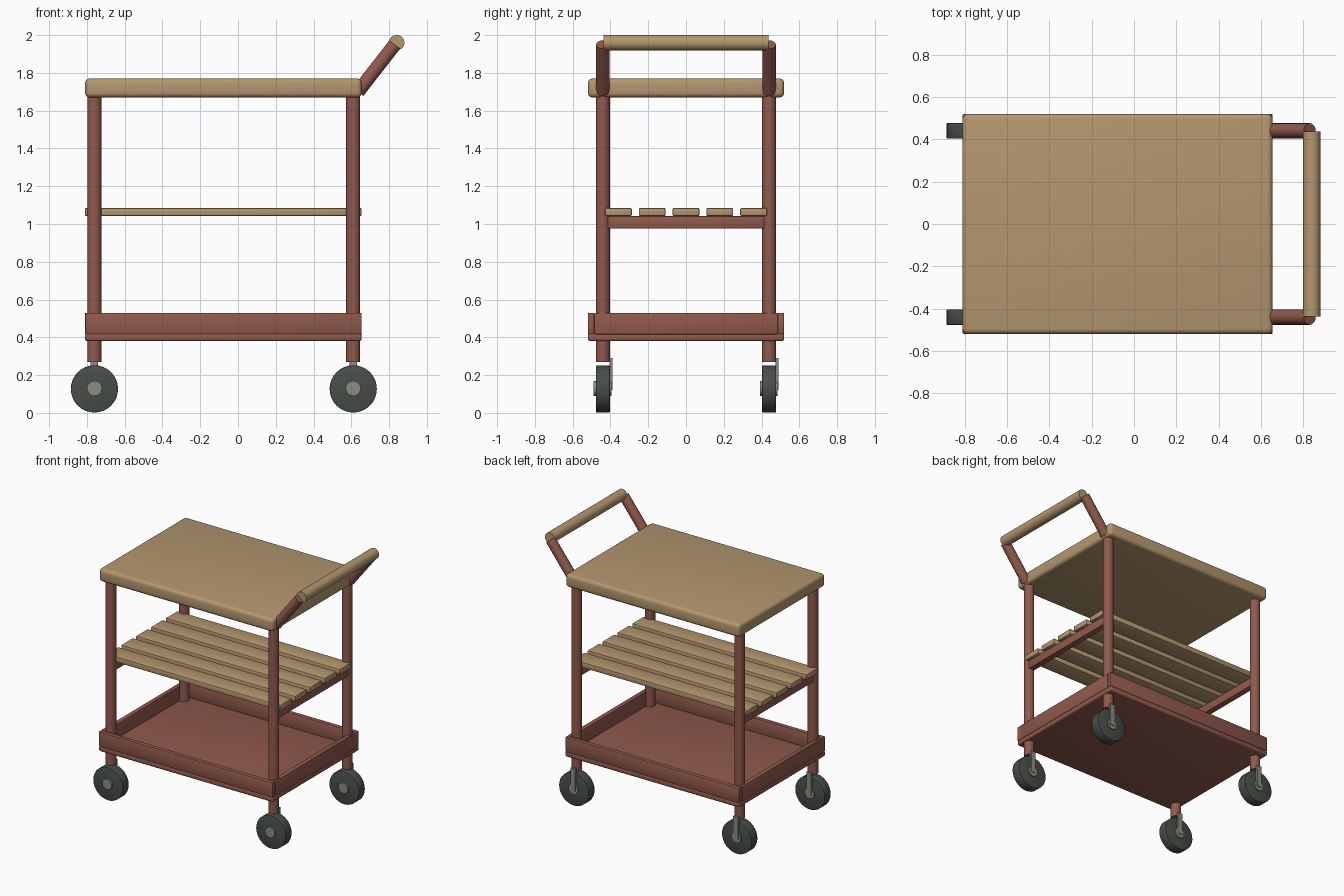
import bpy, bmesh, math
from mathutils import Matrix, Vector

cube = bpy.data.objects.get("Cube")
if cube:
    bpy.data.objects.remove(cube, do_unlink=True)


def material(name, rgb):
    m = bpy.data.materials.new(name)
    m.use_nodes = True
    m.diffuse_color = (*rgb, 1)
    m.node_tree.nodes["Principled BSDF"].inputs["Base Color"].default_value = (*rgb, 1)
    return m


WOOD = material("light wood", (0.456, 0.309, 0.159))
RED = material("red brown paint", (0.283, 0.102, 0.074))
RUBBER = material("dark rubber", (0.065, 0.076, 0.067))
METAL = material("grey metal", (0.262, 0.262, 0.223))


def finish(bm, name, mat, bevel=0, segments=3):
    if bevel:
        edges = [e for e in bm.edges if e.calc_face_angle(0) > math.radians(50)]
        bmesh.ops.bevel(bm, geom=edges, offset=bevel, segments=segments,
                        affect='EDGES', profile=0.5)
    mesh = bpy.data.meshes.new(name)
    bm.to_mesh(mesh)
    bm.free()
    mesh.materials.append(mat)
    mesh.shade_smooth()
    mesh.set_sharp_from_angle(angle=math.radians(35))
    ob = bpy.data.objects.new(name, mesh)
    bpy.context.collection.objects.link(ob)
    return ob


def box(name, lo, hi, mat, bevel=0, segments=3):
    lo, hi = Vector(lo), Vector(hi)
    bm = bmesh.new()
    bmesh.ops.create_cube(bm, size=1, matrix=Matrix.Translation((lo + hi) / 2)
                          @ Matrix.Diagonal((*(hi - lo), 1)))
    return finish(bm, name, mat, bevel, segments)


def rod(name, a, b, r, mat, sides=24, bevel=0):
    a, b = Vector(a), Vector(b)
    turn = (b - a).to_track_quat('Z', 'Y').to_matrix().to_4x4()
    bm = bmesh.new()
    bmesh.ops.create_cone(bm, cap_ends=True, segments=sides, radius1=r, radius2=r,
                          depth=(b - a).length,
                          matrix=Matrix.Translation((a + b) / 2) @ turn)
    return finish(bm, name, mat, bevel, 2)


X0, X1, Y = -0.81, 0.655, 0.52      # outline of table top and tray
LEGS_X, LEG_Y = {"left": 0.61, "right": -0.76}, 0.44

# Table top
box("table_top", (X0, -Y, 1.67), (X1, Y, 1.77), WOOD, 0.025, 4)

# Tray: base, long walls and end walls
box("tray_base", (X0, -Y, 0.38), (X1, Y, 0.42), RED, 0.012)
for side, s in (("front", -1), ("back", 1)):
    y0, y1 = sorted((s * 0.485, s * Y))
    box(f"tray_{side}_wall", (X0, y0, 0.415), (X1, y1, 0.53), RED, 0.008, 2)
box("tray_left_wall", (X1 - 0.035, -0.485, 0.415), (X1, 0.485, 0.53), RED, 0.005, 2)
box("tray_right_wall", (X0, -0.485, 0.415), (X0 + 0.035, 0.485, 0.53), RED, 0.005, 2)

# Slatted shelf
for i in range(5):
    y = (i - 2) * 0.179
    box(f"shelf_slat_{i + 1}", (X0, y - 0.071, 1.042), (X1, y + 0.071, 1.085), WOOD, 0.007, 2)

for end, x in LEGS_X.items():
    box(f"shelf_rail_{end}", (x - 0.025, -LEG_Y, 0.975), (x + 0.025, LEG_Y, 1.042), RED, 0.008, 2)
    # Legs with a caster under each
    for side, y in (("front", -LEG_Y), ("back", LEG_Y)):
        tag = f"{side}_{end}"
        rod(f"leg_{tag}", (x, y, 0.27), (x, y, 1.68), 0.037, RED)
        rod(f"wheel_{tag}", (x, y - 0.037, 0.127), (x, y + 0.037, 0.127), 0.125, RUBBER, 32, 0.004)
        rod(f"wheel_hub_{tag}", (x, y - 0.049, 0.13), (x, y + 0.045, 0.13), 0.04, METAL)
        box(f"caster_plate_{tag}", (x - 0.02, y + 0.034, 0.12), (x + 0.02, y + 0.05, 0.29), METAL)

# Push handle
for side, y in (("front", -LEG_Y), ("back", LEG_Y)):
    rod(f"handle_strut_{side}", (0.635, y, 1.70), (0.83, y, 1.95), 0.036, RED)
rod("handle_bar", (0.84, -0.437, 1.96), (0.84, 0.437, 1.96), 0.041, WOOD)
